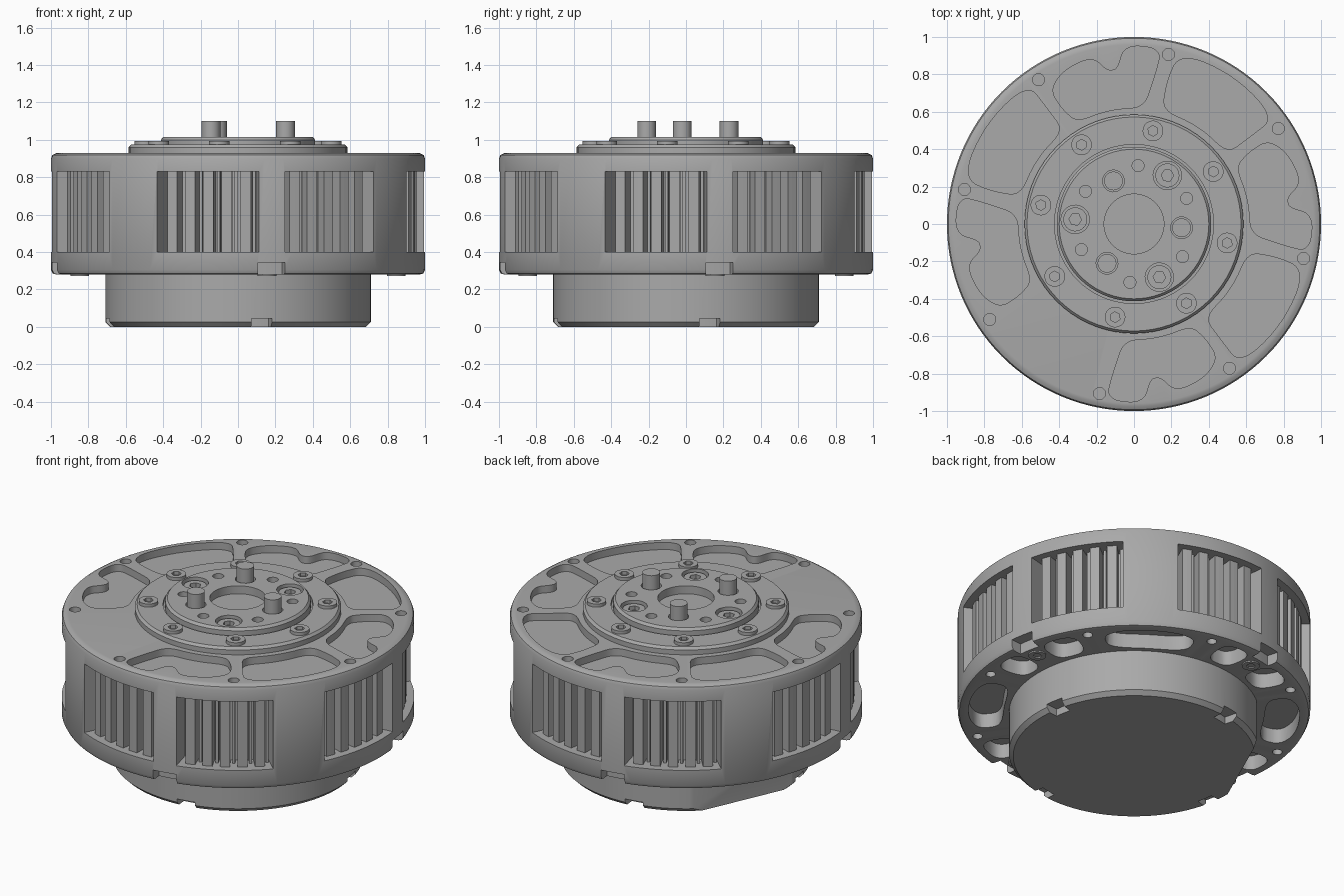
import bpy, bmesh, math
from mathutils import Matrix

if "Cube" in bpy.data.objects:
    bpy.data.objects.remove(bpy.data.objects["Cube"], do_unlink=True)

GREY = bpy.data.materials.new("machined_grey")
GREY.use_nodes = True
GREY.diffuse_color = (0.4, 0.4, 0.4, 1)
GREY.node_tree.nodes["Principled BSDF"].inputs["Base Color"].default_value = (0.4, 0.4, 0.4, 1)


def finish(name, bm):
    bmesh.ops.recalc_face_normals(bm, faces=bm.faces)
    mesh = bpy.data.meshes.new(name)
    bm.to_mesh(mesh)
    bm.free()
    obj = bpy.data.objects.new(name, mesh)
    mesh.materials.append(GREY)
    bpy.context.collection.objects.link(obj)
    return obj


def select(obj):
    bpy.ops.object.select_all(action='DESELECT')
    obj.select_set(True)
    bpy.context.view_layer.objects.active = obj


def smooth(obj):
    select(obj)
    bpy.ops.object.shade_smooth_by_angle(angle=math.radians(30))


def cut(obj, bm):
    cutter = finish("cutter", bm)
    cutter.hide_render = True
    mod = obj.modifiers.new("cut", 'BOOLEAN')
    mod.operation, mod.solver, mod.object = 'DIFFERENCE', 'EXACT', cutter
    select(obj)
    bpy.ops.object.modifier_apply(modifier=mod.name)
    bpy.data.objects.remove(cutter, do_unlink=True)


def polar(deg, r):
    a = math.radians(deg)
    return r * math.cos(a), r * math.sin(a)


def lathe(name, profile, seg=128):
    """Closed solid turned around z; the profile starts and ends on the axis."""
    bm = bmesh.new()
    rings = []
    for r, z in profile:
        if r == 0:
            rings.append([bm.verts.new((0, 0, z))])
        else:
            rings.append([bm.verts.new((*polar(360 * i / seg, r), z)) for i in range(seg)])
    for a, b in zip(rings, rings[1:]):
        for i in range(seg):
            j = (i + 1) % seg
            loop = [a[i % len(a)], a[j % len(a)], b[j % len(b)], b[i % len(b)]]
            bm.faces.new(list(dict.fromkeys(loop)))
    return finish(name, bm)


def prism(bm, points, z0, z1):
    low = [bm.verts.new((x, y, z0)) for x, y in points]
    high = [bm.verts.new((x, y, z1)) for x, y in points]
    bm.faces.new(low[::-1])
    bm.faces.new(high)
    n = len(points)
    for i in range(n):
        j = (i + 1) % n
        bm.faces.new((low[i], low[j], high[j], high[i]))


def pocket(bm, outline, turn, z0, z1, rounds=0):
    """Prism from an outline of (angle, radius) points, optionally rounded."""
    pts = outline
    for _ in range(rounds):
        pts = [(p[0] + (q[0] - p[0]) * t, p[1] + (q[1] - p[1]) * t)
               for p, q in zip(pts, pts[1:] + pts[:1]) for t in (0.22, 0.78)]
    fine = []
    for p, q in zip(pts, pts[1:] + pts[:1]):
        n = max(1, math.ceil(abs(q[0] - p[0]) / 3))
        fine += [(p[0] + (q[0] - p[0]) * k / n, p[1] + (q[1] - p[1]) * k / n) for k in range(n)]
    prism(bm, [polar(a + turn, r) for a, r in fine], z0, z1)


def sector(a, half, r0, r1):
    return [(a - half, r0), (a + half, r0), (a + half, r1), (a - half, r1)]


def rods(bm, count, start, dist, radius, z0, z1, seg=24):
    """Ring of upright rods."""
    for k in range(count):
        cx, cy = polar(start + 360 * k / count, dist)
        prism(bm, [(cx + x, cy + y) for x, y in
                   (polar(360 * i / seg + start, radius) for i in range(seg))], z0, z1)


# Main drum with rounded rims
drum = lathe("drum_housing", [(0, .28), (.97, .28), (.99, .285), (1, .305), (1, .90),
                              (.993, .918), (.975, .928), (.96, .93), (0, .93)])
QUARTERS = (0, 90, 180, 270)
WINDOWS = (30.5, 80.4)

# Cooling windows in the wall
bm = bmesh.new()
for turn in QUARTERS:
    for a in WINDOWS:
        pocket(bm, sector(a, 16, .86, 1.1), turn, .40, .83)
cut(drum, bm)

# Lid pockets: one plain and one wavy per quarter, one plain pocket left out
plain = [(37, .62), (37, .78), (37, .93), (55, .945), (75, .94), (77, .78), (76, .62), (56, .62)]
wavy = [(85, .62), (82, .80), (81, .945), (93, .955), (96, .83), (100, .83), (104, .92),
        (115, .90), (122, .84), (122, .72), (119, .62), (102, .62)]
bm = bmesh.new()
for turn in QUARTERS:
    pocket(bm, wavy, turn, .885, 1.1, 3)
    if turn != 180:
        pocket(bm, plain, turn, .885, 1.1, 3)
rods(bm, 8, 33.5, .925, .032, .86, 1.1)

# Underside slots, bolt holes and rim notches
for turn in QUARTERS:
    for a, half in ((22, 7), (56, 17), (89.5, 6)):
        pocket(bm, sector(a, half, .74, .94), turn, .1, .37, 3)
    pocket(bm, sector(10.4, 4.2, .93, 1.1), turn, .1, .345)
rods(bm, 8, 33.5, .925, .028, .1, .34)
cut(drum, bm)
smooth(drum)

# Stator fins seen through the windows
bm = bmesh.new()
for turn in QUARTERS:
    for a in WINDOWS:
        for k in range(-2, 3):
            pocket(bm, sector(a + 6 * k, 1.7, .84, .955), turn, .39, .84)
            pocket(bm, sector(a + 6 * k + 3, .5, .84, .91), turn, .39, .84)
finish("stator_fins", bm)

# Lower base with chamfer, one flat side and rim notches
base = lathe("lower_base", [(0, 0), (.685, 0), (.71, .025), (.71, .30), (0, .30)])
bm = bmesh.new()
prism(bm, [(.63, -1), (1.2, -1), (1.2, 1), (.63, 1)], -.1, .279)
bmesh.ops.rotate(bm, verts=bm.verts, matrix=Matrix.Rotation(math.radians(156), 3, 'Z'))
cut(base, bm)
bm = bmesh.new()
for turn in QUARTERS:
    pocket(bm, sector(10.4, 4.5, .63, .8), turn, -.1, .045)
cut(base, bm)
smooth(base)

# Output hub: flange, raised disc and centre bore
hub = lathe("output_hub", [(0, .90), (.585, .90), (.585, .96), (.572, .975), (.425, .975),
                           (.425, .955), (.413, .955), (.413, 1.0), (.40, 1.015),
                           (.16, 1.015), (.16, .965), (0, .965)], 72)
bm = bmesh.new()
rods(bm, 6, 26, .313, .032, .96, 1.2)
rods(bm, 3, 55.5, .315, .076, .965, 1.2)
rods(bm, 3, 115.5, .255, .058, .98, 1.2)
cut(hub, bm)
smooth(hub)

# Drive pins
bm = bmesh.new()
rods(bm, 3, 115.5, .255, .050, .95, 1.10, 32)
smooth(finish("drive_pins", bm))


def screws(name, count, start, dist, radius, z0, z1, s0, s1):
    bm = bmesh.new()
    rods(bm, count, start, dist, radius, z0, z1, 32)
    obj = finish(name, bm)
    bm = bmesh.new()
    rods(bm, count, start, dist, radius * .52, s0, s1, 6)
    cut(obj, bm)
    smooth(obj)


# Socket screws
screws("flange_screws", 8, 33.5, .508, .055, .96, .995, .975, 1.1)
screws("hub_screws", 3, 55.5, .315, .064, .95, 1.0, .975, 1.1)
screws("underside_screws", 4, 10.4, .86, .05, .272, .32, .2, .295)
